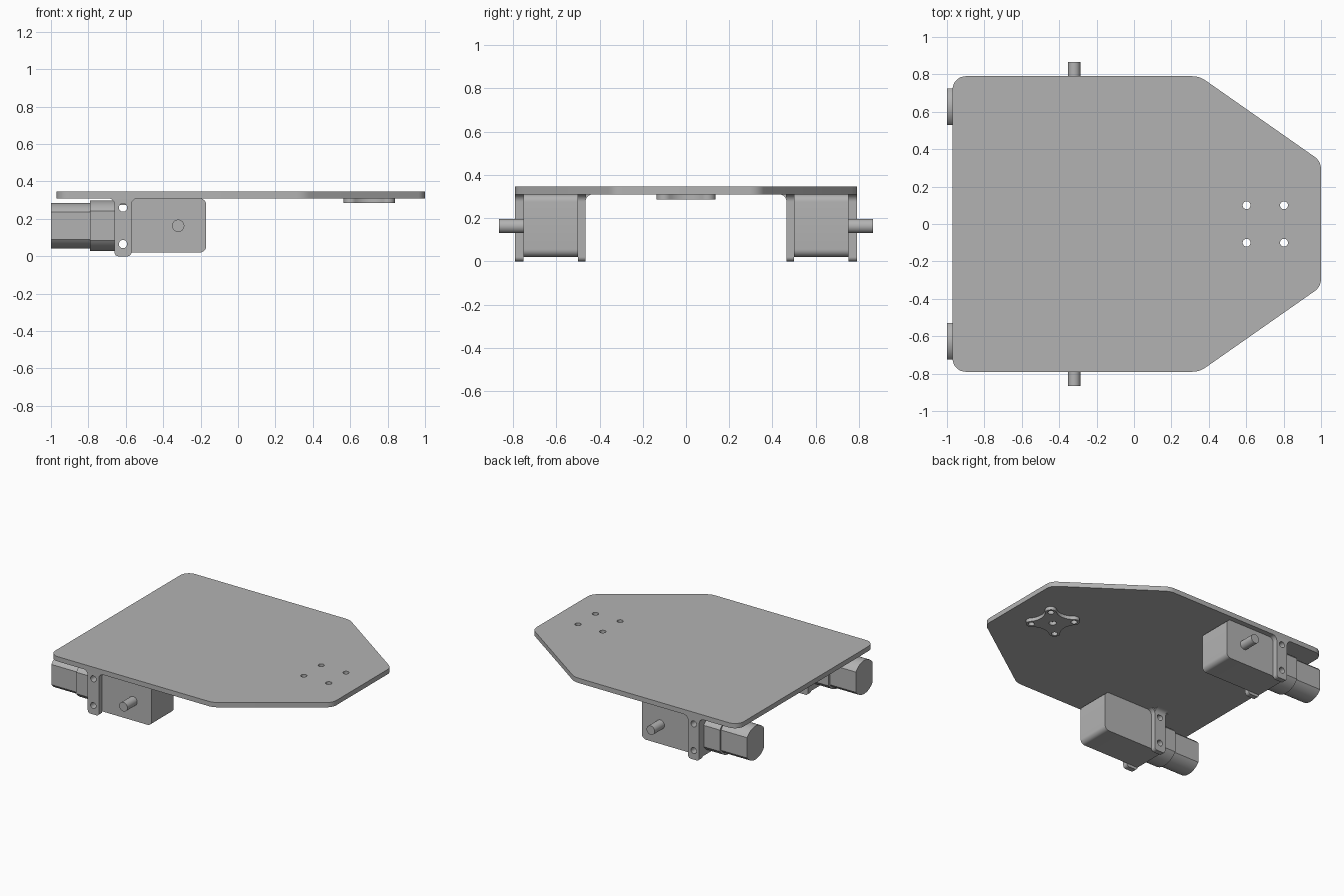
import bpy, bmesh
from math import sin, cos, acos, radians, degrees
from mathutils import Vector

cube = bpy.data.objects.get("Cube")
if cube:
    bpy.data.objects.remove(cube, do_unlink=True)

grey = bpy.data.materials.new("plain_grey")
grey.use_nodes = True
grey.diffuse_color = (0.45, 0.45, 0.45, 1)
grey.node_tree.nodes["Principled BSDF"].inputs["Base Color"].default_value = (0.45, 0.45, 0.45, 1)


def arc(cx, cy, r, start, end, steps=12):
    """Points on an arc, angles in degrees."""
    angles = [radians(start + (end - start) * i / steps) for i in range(steps + 1)]
    return [(cx + r * cos(a), cy + r * sin(a)) for a in angles]


def circle(cx, cy, r, n=32):
    return arc(cx, cy, r, 0, 360, n)[:-1]


def rounded(points, radii, steps=8):
    """Polygon with each corner replaced by a tangent arc."""
    out = []
    for i, (point, r) in enumerate(zip(points, radii)):
        p = Vector(point)
        a = (Vector(points[i - 1]) - p).normalized()
        b = (Vector(points[(i + 1) % len(points)]) - p).normalized()
        if r == 0:
            out.append(point)
            continue
        half = a.angle(b) / 2
        centre = p + (a + b).normalized() * (r / sin(half))
        start = p + a * (r * cos(half) / sin(half)) - centre
        end = p + b * (r * cos(half) / sin(half)) - centre
        for s in range(steps + 1):
            d = start.slerp(end, s / steps) if hasattr(start, "slerp") else start.lerp(end, s / steps)
            out.append(tuple(centre + d.normalized() * r))
    return out


def prism(name, loops, low, high, axis, mirrored=False):
    """Extrude an outline, with any further loops as holes, along an axis."""
    place = {"x": lambda u, v, w: (w, u, v),
             "y": lambda u, v, w: (u, w, v),
             "z": lambda u, v, w: (u, v, w)}[axis]
    bm = bmesh.new()
    for loop in loops:
        verts = [bm.verts.new(place(u, v, low)) for u, v in loop]
        for i, v in enumerate(verts):
            bm.edges.new((verts[i - 1], v))
    bmesh.ops.triangle_fill(bm, use_beauty=True, edges=bm.edges[:])
    top = bmesh.ops.extrude_face_region(bm, geom=bm.faces[:], use_keep_orig=True)
    moved = [g for g in top["geom"] if isinstance(g, bmesh.types.BMVert)]
    bmesh.ops.translate(bm, verts=moved, vec=place(0, 0, high - low))
    bmesh.ops.recalc_face_normals(bm, faces=bm.faces[:])
    mesh = bpy.data.meshes.new(name)
    bm.to_mesh(mesh)
    bm.free()
    mesh.materials.append(grey)
    obj = bpy.data.objects.new(name, mesh)
    bpy.context.collection.objects.link(obj)
    bpy.ops.object.select_all(action="DESELECT")
    obj.select_set(True)
    bpy.context.view_layer.objects.active = obj
    bpy.ops.object.shade_smooth_by_angle(angle=radians(28))
    if mirrored:
        mod = obj.modifiers.new("other_side", "MIRROR")
        mod.use_axis = (False, True, False)
        mod.use_mirror_merge = False
    return obj


# Deck plate with four screw holes
DECK = 0.31
PAD_X = 0.702
corners = [(-0.97, -0.79), (0.35, -0.79), (1, -0.335), (1, 0.335), (0.35, 0.79), (-0.97, 0.79)]
screws = [circle(PAD_X + sx * 0.1, sy * 0.1, 0.021) for sx in (-1, 1) for sy in (-1, 1)]
prism("deck_plate", [rounded(corners, [0.07, 0.12, 0.08, 0.08, 0.12, 0.07])] + screws,
      DECK, 0.345, "z")

# Caster pad: four round lobes joined by concave sides
pad = []
for turn in (0, 90, 180, 270):
    c, s = cos(radians(turn)), sin(radians(turn))
    side = arc(0.2166, 0, 0.1166, 220.6, 139.4)[1:-1] + arc(0.1, 0.1, 0.037, -40.6, 130.6)
    pad += [(PAD_X + u * c - v * s, u * s + v * c) for u, v in side]
prism("caster_pad", [pad, circle(PAD_X, 0, 0.025)] + screws, 0.285, DECK, "z")

# Gearbox, drilled across for the bracket screws
MID_Y, MID_Z = 0.627, 0.163
bolts = [circle(-0.615, z, 0.022) for z in (0.065, 0.26)]
box = [(-0.66, 0.02), (-0.17, 0.02), (-0.17, DECK), (-0.66, DECK)]
prism("gearbox", [rounded(box, [0, 0.035, 0.035, 0])] + bolts, 0.5, 0.752, "y", True)

# Bracket tabs, flaring into the deck
FLARE = 0.035
tab = (arc(-0.66 - FLARE, DECK - FLARE, FLARE, 90, 0)
       + arc(-0.64, 0.02, 0.02, 180, 270) + arc(-0.59, 0.02, 0.02, 270, 360)
       + arc(-0.57 + FLARE, DECK - FLARE, FLARE, 180, 90))
prism("outer_bracket_tab", [tab] + bolts, 0.752, 0.79, "y", True)
prism("inner_bracket_tab", [tab] + bolts, 0.465, 0.5, "y", True)
fillet = [(0.465, DECK)] + arc(0.465 - FLARE, DECK - FLARE, FLARE, 90, 0)
prism("bracket_fillet", [fillet], -0.66, -0.57, "x", True)


# Motor housing: cylinders with flattened sides
def flat_sided(r, half_width):
    a = degrees(acos(half_width / r))
    return arc(MID_Y, MID_Z, r, a, 180 - a, 20) + arc(MID_Y, MID_Z, r, 180 + a, 360 - a, 20)


prism("motor_collar", [flat_sided(0.135, 0.11)], -0.79, -0.66, "x", True)
prism("motor_can", [flat_sided(0.122, 0.097)], -1.0, -0.79, "x", True)

# Output shaft
prism("drive_shaft", [circle(-0.32, MID_Z, 0.033)], 0.752, 0.865, "y", True)
